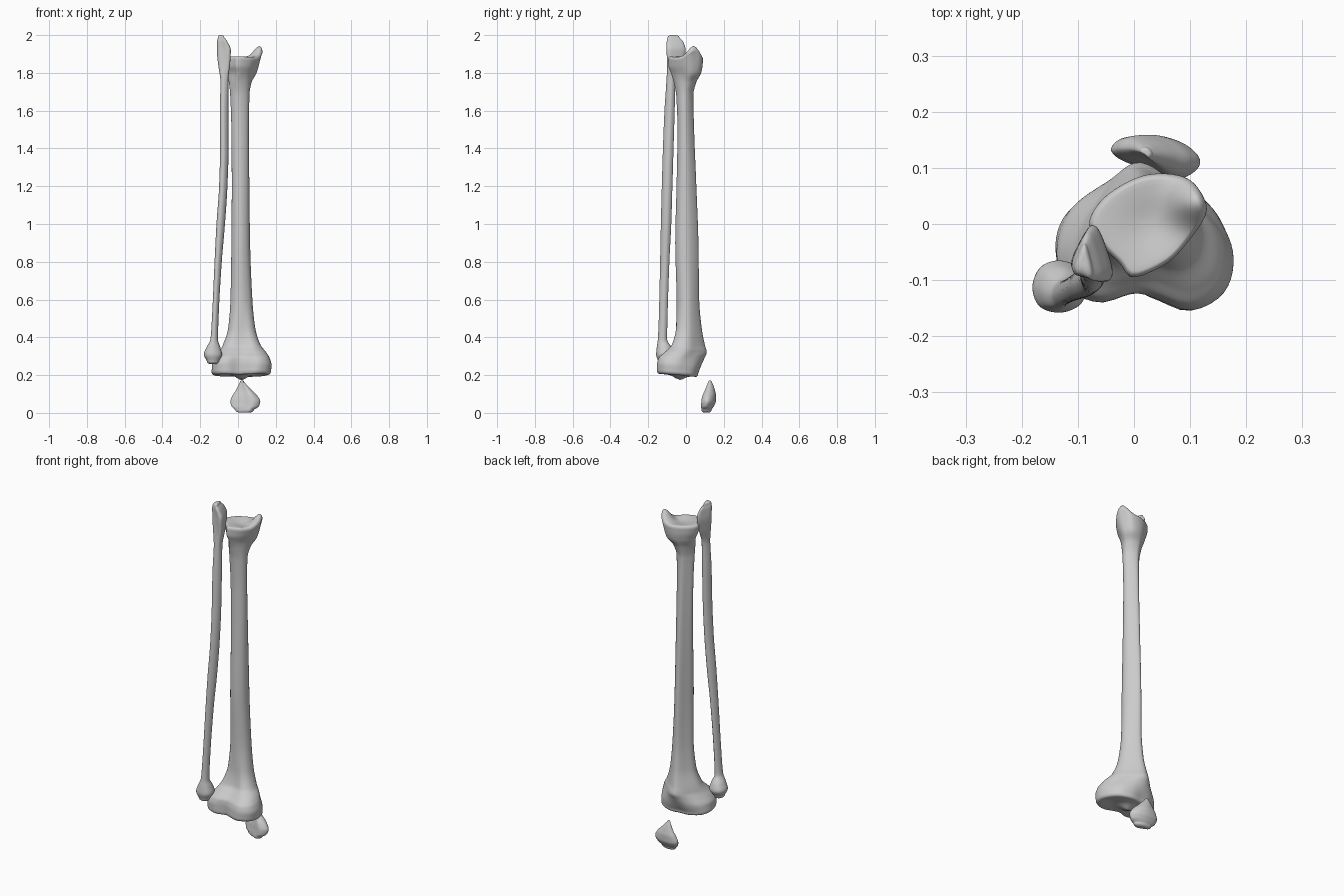
import bpy, bmesh, math

if "Cube" in bpy.data.objects:
    bpy.data.objects.remove(bpy.data.objects["Cube"])

N = 64  # points around every bone


def unit_shape(pts):
    """Smooth closed curve through pts, normalised to its box, resampled by angle."""
    n, dense = len(pts), []
    for i in range(n):
        p = [pts[(i + k) % n] for k in (-1, 0, 1, 2)]
        for j in range(24):
            t = j / 24
            dense.append([0.5 * (2 * b + (c - a) * t + (2 * a - 5 * b + 4 * c - d) * t * t
                                 + (3 * b - a - 3 * c + d) * t ** 3)
                          for a, b, c, d in zip(*p)])
    for k in (0, 1):
        lo, hi = min(q[k] for q in dense), max(q[k] for q in dense)
        for q in dense:
            q[k] = (q[k] - lo) / (hi - lo) * 2 - 1
    polar = sorted((math.atan2(y, x) % math.tau, math.hypot(x, y)) for x, y in dense)
    polar = [(polar[-1][0] - math.tau, polar[-1][1])] + polar + [(polar[0][0] + math.tau, polar[0][1])]
    out = []
    for i in range(N):
        a = math.tau * i / N
        for (a0, r0), (a1, r1) in zip(polar, polar[1:]):
            if a0 <= a <= a1:
                r = r0 + (r1 - r0) * (a - a0) / max(a1 - a0, 1e-9)
                out.append((r * math.cos(a), r * math.sin(a)))
                break
    return out


def refine(levels, steps=6):
    """Monotone cubic interpolation of the level rows along z."""
    n = len(levels)
    dz = [levels[i + 1][0] - levels[i][0] for i in range(n - 1)]
    rows = [[levels[i // steps][0] + dz[i // steps] * (i % steps) / steps] for i in range((n - 1) * steps)]
    rows.append([levels[-1][0]])
    for k in range(1, 6):
        d = [(levels[i + 1][k] - levels[i][k]) / dz[i] for i in range(n - 1)]
        m = [d[0]] + [2 * a * b / (a + b) if a * b > 0 else 0 for a, b in zip(d, d[1:])] + [d[-1]]
        for i in range(n - 1):
            for j in range(steps):
                t = j / steps
                rows[i * steps + j].append(
                    (2 * t ** 3 - 3 * t * t + 1) * levels[i][k] + (t ** 3 - 2 * t * t + t) * dz[i] * m[i]
                    + (3 * t * t - 2 * t ** 3) * levels[i + 1][k] + (t ** 3 - t * t) * dz[i] * m[i + 1])
        rows[-1].append(levels[-1][k])
    return rows


def bone(name, shapes, levels, z_low, z_high, round_low=0.2, round_high=0.2, shift=None):
    """Loft box-fitted sections (z, x0, x1, y0, y1, shape blend) and cap with rounded ends."""
    shapes = [unit_shape(s) for s in shapes]

    def ring(row, scale=1, z=None):
        z0, x0, x1, y0, y1, s = row
        i = min(int(s), len(shapes) - 1)
        j, f = min(i + 1, len(shapes) - 1), s - int(s)
        return [((x0 + x1) / 2 + scale * (x1 - x0) / 2 * (a[0] * (1 - f) + b[0] * f),
                 (y0 + y1) / 2 + scale * (y1 - y0) / 2 * (a[1] * (1 - f) + b[1] * f),
                 z0 if z is None else z) for a, b in zip(shapes[i], shapes[j])]

    def cap(row, z_end, r):
        scales = [1 - r + r * math.cos(math.pi / 2 * i / 6) for i in range(1, 7)]
        scales += [(1 - r) * k / 8 for k in range(7, 0, -1)]
        for s in scales:
            w = math.sqrt(max(0, 1 - ((s - 1 + r) / r) ** 2)) if s > 1 - r else 1
            yield ring(row, s, row[0] + (z_end - row[0]) * w)

    rows = refine(levels)
    rings = list(cap(rows[0], z_low, round_low))[::-1] + [ring(r) for r in rows]
    rings += list(cap(rows[-1], z_high, round_high))
    bm = bmesh.new()
    vs = [[bm.verts.new((x, y, z + (shift(x, y, z) if shift else 0))) for x, y, z in r] for r in rings]
    for a, b in zip(vs, vs[1:]):
        for i in range(N):
            bm.faces.new((a[i], a[(i + 1) % N], b[(i + 1) % N], b[i]))
    bm.faces.new(vs[0][::-1])
    bm.faces.new(vs[-1])
    bmesh.ops.recalc_face_normals(bm, faces=bm.faces)
    for f in bm.faces:
        f.smooth = True
    me = bpy.data.meshes.new(name)
    bm.to_mesh(me)
    bm.free()
    ob = bpy.data.objects.new(name, me)
    bpy.context.collection.objects.link(ob)
    return ob


def bump(x, y, cx, cy, r):
    return math.exp(-((x - cx) ** 2 + (y - cy) ** 2) / (2 * r * r))


def ramp(a, b, v):
    t = max(0, min(1, (v - a) / (b - a)))
    return t * t * (3 - 2 * t)


def shin_shift(x, y, z):
    # ridge and hollows on the knee surface, pointed lip on the ankle end
    low, high = ramp(0.3, 0.2, z), ramp(1.78, 1.88, z)
    knee = -0.024 * bump(x, y, 0.02, -0.035, 0.024) - 0.08 * y
    knee += 0.009 * (bump(x, y, -0.065, -0.05, 0.03) + bump(x, y, 0.1, -0.06, 0.035))
    ankle = 0.055 * bump(x, y, 0.112, 0.04, 0.028) - 0.012 * bump(x, y, 0.03, 0.0, 0.035)
    return low * knee + high * ankle


# Cross-sections of the large shin bone: knee surface, front bulge, shaft, ankle
plateau = [(-.14, -.04), (-.12, .02), (-.06, .055), (0, .06), (.07, .065), (.14, .03), (.175, -.05),
           (.16, -.12), (.1, -.155), (.04, -.135), (0, -.122), (-.06, -.14), (-.12, -.11)]
bulge = [(-.13, -.03), (-.08, .05), (-.035, .1), (0, .115), (.04, .1), (.1, .05), (.165, -.02),
         (.165, -.1), (.11, -.14), (.02, -.12), (-.07, -.13), (-.12, -.1)]
shaft = [(-.1, 1), (-.65, .4), (-1, -.25), (-.6, -.85), (.1, -1), (.8, -.65), (1, 0), (.55, .65)]
ankle = [(-.08, 0), (-.055, .045), (0, .08), (.05, .09), (.1, .08), (.128, .045), (.13, .015),
         (.1, -.03), (.06, -.07), (0, -.095), (-.025, -.07), (-.055, -.04)]
bone("shin_bone", [plateau, bulge, shaft, ankle], [
    (.215, -.14, .175, -.155, .065, 0), (.25, -.14, .178, -.154, .083, .3),
    (.29, -.122, .168, -.145, .1, .7), (.32, -.1, .15, -.115, .11, 1),
    (.36, -.08, .12, -.078, .1, 1.2), (.45, -.052, .092, -.057, .083, 1.6),
    (.6, -.04, .076, -.05, .07, 2), (.9, -.035, .064, -.057, .066, 2),
    (1.2, -.033, .06, -.05, .055, 2), (1.5, -.035, .058, -.045, .043, 2),
    (1.68, -.042, .062, -.052, .039, 2.2), (1.75, -.05, .075, -.065, .055, 2.6),
    (1.8, -.06, .1, -.08, .08, 3), (1.84, -.075, .118, -.094, .088, 3),
    (1.87, -.08, .13, -.095, .09, 3)], .195, 1.887, .12, .12, shin_shift)

# Slim outer bone: rounded head, three-sided shaft, flattened ankle knob
head = [(1, 0), (.75, .7), (0, 1), (-.7, .75), (-1, 0), (-.75, -.75), (0, -1), (.75, -.7)]
slim = [(1, .3), (.3, 1), (-.5, .75), (-1, -.1), (-.7, -.85), (0, -1), (.75, -.5)]
knob = [(-.111, -.06), (-.085, -.01), (-.07, 0), (-.055, -.02), (-.036, -.08), (-.047, -.1),
        (-.08, -.092), (-.105, -.085)]
bone("outer_bone", [head, slim, knob], [
    (.275, -.165, -.1, -.148, -.082, 0), (.31, -.181, -.084, -.158, -.065, 0),
    (.345, -.168, -.093, -.155, -.075, .1), (.39, -.146, -.106, -.149, -.1, .6),
    (.5, -.138, -.103, -.144, -.098, 1), (.8, -.124, -.086, -.137, -.088, 1),
    (1, -.114, -.069, -.133, -.078, 1), (1.2, -.1, -.056, -.128, -.072, 1),
    (1.4, -.095, -.05, -.122, -.066, 1), (1.6, -.096, -.05, -.114, -.06, 1),
    (1.75, -.093, -.05, -.105, -.056, 1.2), (1.85, -.106, -.04, -.102, -.02, 1.8),
    (1.92, -.112, -.038, -.103, -.002, 2), (1.965, -.111, -.056, -.102, -.015, 2),
    (1.988, -.106, -.073, -.097, -.035, 2)], .258, 2.0, .7, .7)

# Kneecap
cap_shape = [(-.04, .135), (-.02, .155), (.04, .16), (.09, .147), (.12, .122), (.115, .1),
             (.08, .085), (.03, .103), (-.02, .12)]
bone("kneecap", [cap_shape], [
    (.017, -.015, .085, .082, .135, 0), (.035, -.034, .11, .08, .147, 0),
    (.06, -.041, .118, .081, .158, 0), (.09, -.03, .103, .087, .159, 0),
    (.12, -.011, .074, .1, .153, 0), (.15, .004, .045, .112, .143, 0),
    (.163, .01, .033, .117, .137, 0)], 0.001, .171, .6, .7)
